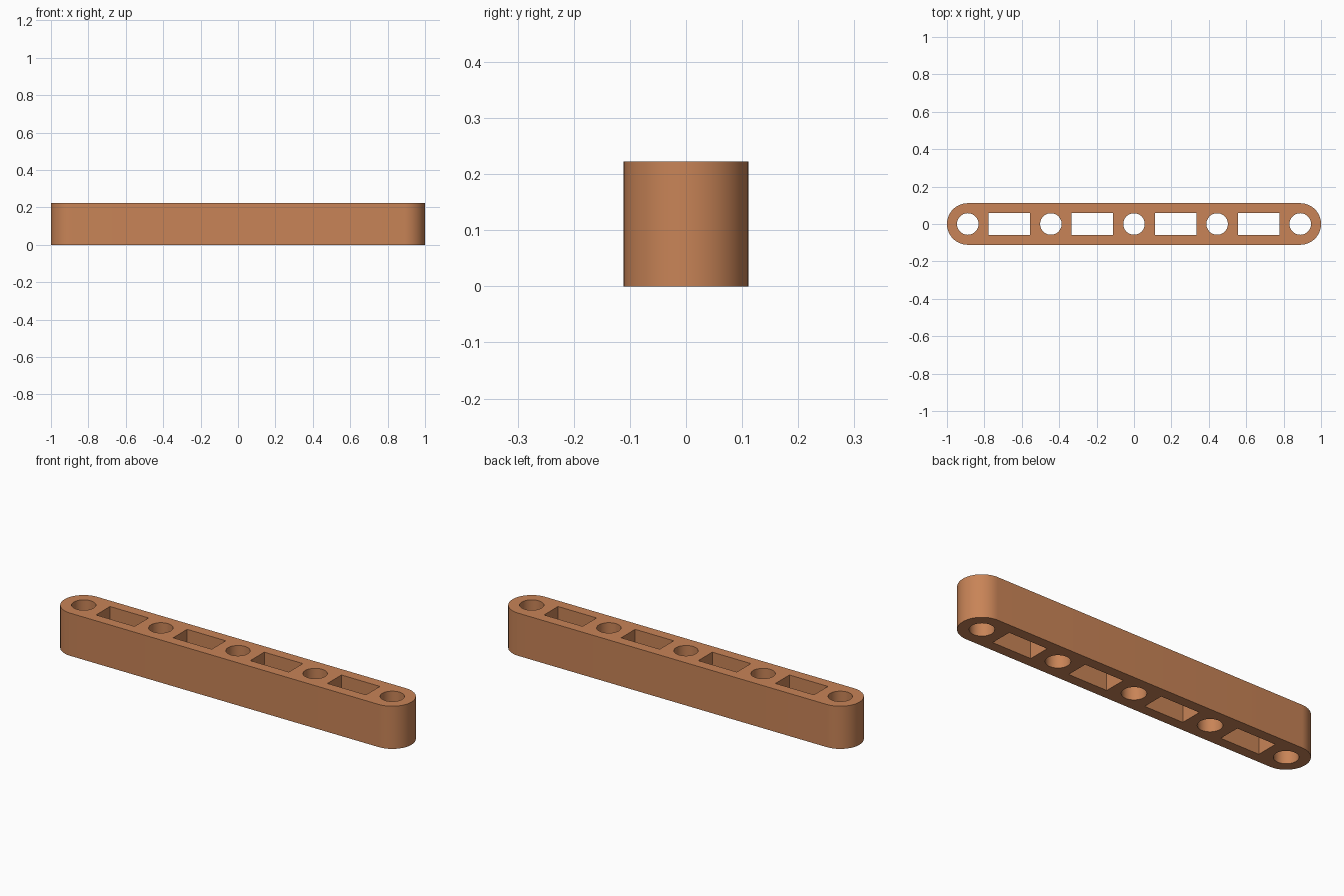
import bpy
import bmesh
from math import pi, cos, sin, radians

cube = bpy.data.objects.get("Cube")
if cube:
    bpy.data.objects.remove(cube, do_unlink=True)

R = 1 / 9             # end radius; the beam is 2R wide and 2R tall
PITCH = 4 * R         # distance between round holes
HOLE_R = 0.0575
SLOT_X, SLOT_Y = R, 0.0575
STEPS = 32            # segments per half circle


def arc(cx, radius, start, sweep, steps):
    return [(cx + radius * cos(start + sweep * i / steps),
             radius * sin(start + sweep * i / steps)) for i in range(steps + 1)]


def add_outline(curve, points):
    spline = curve.splines.new('POLY')
    spline.points.add(len(points) - 1)
    for p, (x, y) in zip(spline.points, points):
        p.co = (x, y, 0, 1)
    spline.use_cyclic_u = True


# Profile: rounded bar with alternating round holes and rectangular slots
profile = bpy.data.curves.new("beam_profile", 'CURVE')
profile.dimensions = '2D'
profile.fill_mode = 'BOTH'
profile.extrude = R
end = 1 - R
add_outline(profile, arc(end, R, -pi / 2, pi, STEPS) + arc(-end, R, pi / 2, pi, STEPS))
for i in range(-2, 3):
    add_outline(profile, arc(i * PITCH, HOLE_R, 0, 2 * pi, 2 * STEPS)[:-1])
for i in range(-2, 2):
    cx = (i + 0.5) * PITCH
    add_outline(profile, [(cx + sx * SLOT_X, sy * SLOT_Y)
                          for sx, sy in ((-1, -1), (1, -1), (1, 1), (-1, 1))])

# Solid beam mesh from the extruded profile
source = bpy.data.objects.new("beam_profile", profile)
mesh = bpy.data.meshes.new_from_object(source)
bpy.data.objects.remove(source)
bpy.data.curves.remove(profile)
bm = bmesh.new()
bm.from_mesh(mesh)
bmesh.ops.remove_doubles(bm, verts=bm.verts, dist=0.0001)
bmesh.ops.translate(bm, verts=bm.verts, vec=(0, 0, R))
bmesh.ops.recalc_face_normals(bm, faces=bm.faces)
bm.to_mesh(mesh)
bm.free()

beam = bpy.data.objects.new("perforated_beam", mesh)
bpy.context.collection.objects.link(beam)

# Copper brown material
color = (0.58, 0.23, 0.095, 1)
mat = bpy.data.materials.new("copper_brown")
mat.use_nodes = True
mat.diffuse_color = color
mat.node_tree.nodes["Principled BSDF"].inputs["Base Color"].default_value = color
mesh.materials.clear()
mesh.materials.append(mat)

# Smooth round walls, crisp edges
bpy.ops.object.select_all(action='DESELECT')
beam.select_set(True)
bpy.context.view_layer.objects.active = beam
bpy.ops.object.shade_smooth_by_angle(angle=radians(30))
